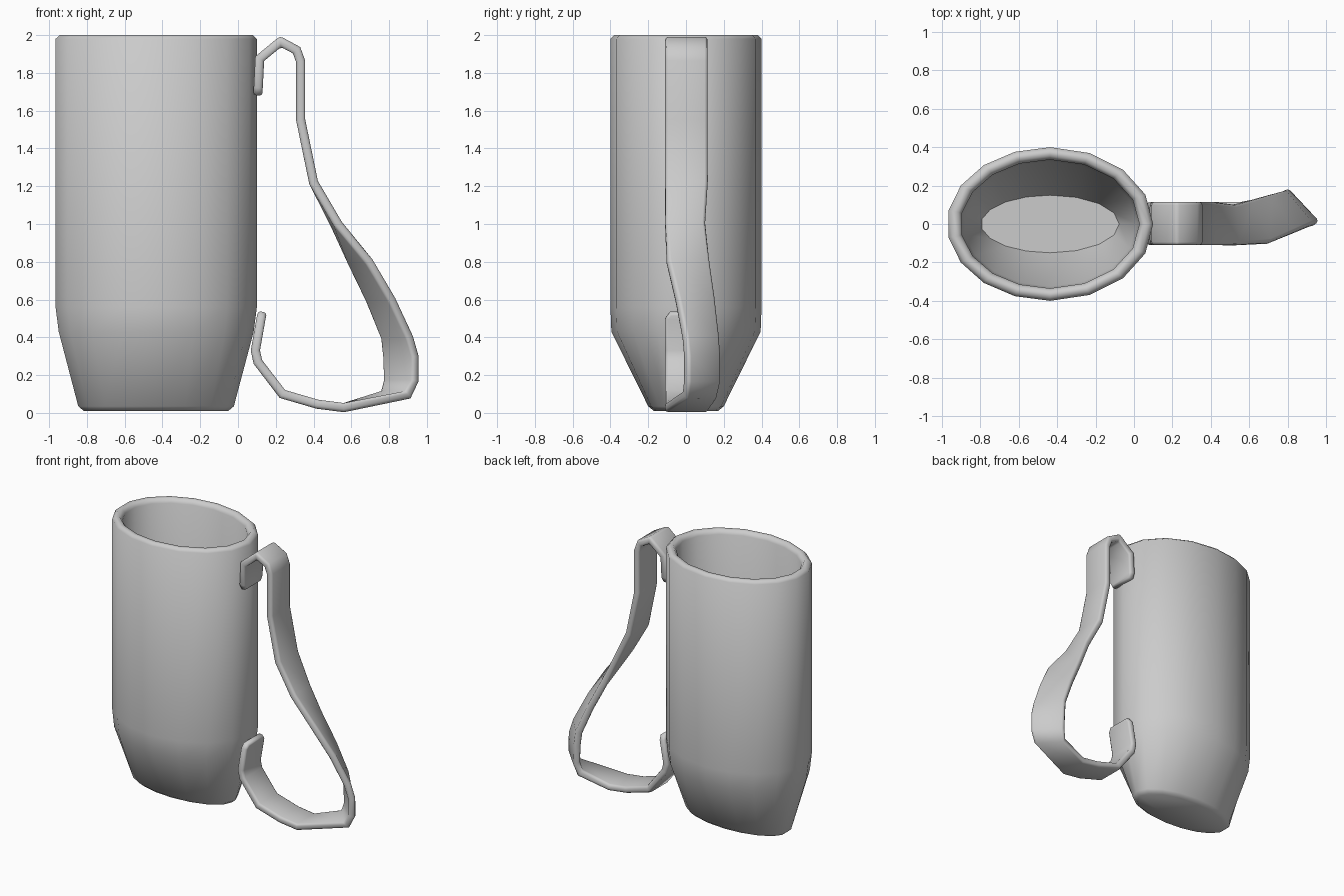
import bpy
import bmesh
from math import cos, sin, radians

default = bpy.data.objects.get("Cube")
if default:
    bpy.data.objects.remove(default, do_unlink=True)

grey = bpy.data.materials.new("plain grey")
grey.use_nodes = True
COLOUR = (0.6, 0.6, 0.6, 1)
grey.diffuse_color = COLOUR
grey.node_tree.nodes["Principled BSDF"].inputs["Base Color"].default_value = COLOUR


def finish(name, bm):
    """Turn a bmesh into a named object with the grey material."""
    mesh = bpy.data.meshes.new(name)
    bmesh.ops.recalc_face_normals(bm, faces=bm.faces)
    bm.to_mesh(mesh)
    bm.free()
    mesh.materials.append(grey)
    obj = bpy.data.objects.new(name, mesh)
    bpy.context.collection.objects.link(obj)
    return obj


def smooth(obj, degrees):
    bpy.ops.object.select_all(action='DESELECT')
    bpy.context.view_layer.objects.active = obj
    obj.select_set(True)
    bpy.ops.object.shade_smooth_by_angle(angle=radians(degrees))


# Cup: stacked oval rings, up the outside, over the rim and down the inside
CENTRE_X = -0.437
angles = [-90 + 22.5 * i for i in range(8)] + [90 + 20 * i for i in range(9)]
rings = [  # height, x radius, y radius
    (0.01, 0.385, 0.17), (0.035, 0.415, 0.20), (0.43, 0.52, 0.395),
    (0.56, 0.537, 0.40), (1.98, 0.537, 0.40), (2.0, 0.515, 0.38),
    (2.0, 0.485, 0.355), (1.97, 0.465, 0.335), (0.58, 0.465, 0.335),
    (0.45, 0.45, 0.325), (0.10, 0.36, 0.15),
]
bm = bmesh.new()
loops = [[bm.verts.new((CENTRE_X + rx * cos(radians(a)), ry * sin(radians(a)), z))
          for a in angles] for z, rx, ry in rings]
n = len(angles)
for low, high in zip(loops, loops[1:]):
    for i in range(n):
        j = (i + 1) % n
        bm.faces.new((low[i], low[j], high[j], high[i]))
bm.faces.new(loops[0])
bm.faces.new(loops[-1])
smooth(finish("cup_body", bm), 60)


# Handle: a bent and twisted band, given as matching front and back edges
def straight(x, z, half=0.11):
    return (x, -half, z), (x, half + 0.005, z)


def twisted(z, front, back):
    return (*front, z), (*back, z)


sections = [
    straight(0.105, 1.68, 0.09), straight(0.107, 1.72), straight(0.115, 1.875),
    straight(0.225, 1.966), straight(0.31, 1.92), straight(0.332, 1.86),
    straight(0.332, 1.55), straight(0.40, 1.22),
    twisted(1.0, (0.53, -0.11), (0.51, 0.10)),
    twisted(0.8, (0.70, -0.10), (0.595, 0.12)),
    twisted(0.6, (0.82, -0.05), (0.69, 0.145)),
    twisted(0.4, (0.915, -0.01), (0.77, 0.165)),
    twisted(0.3, (0.945, 0.0), (0.78, 0.17)),
    twisted(0.17, (0.945, 0.0), (0.785, 0.17)),
    twisted(0.095, (0.905, -0.01), (0.765, 0.155)),
    straight(0.56, 0.028), straight(0.42, 0.046), straight(0.235, 0.10),
    straight(0.105, 0.27), straight(0.092, 0.33),
    straight(0.122, 0.50), straight(0.13, 0.535, 0.085),
]
bm = bmesh.new()
pairs = [[bm.verts.new(p) for p in pair] for pair in sections]
for (a, b), (c, d) in zip(pairs, pairs[1:]):
    bm.faces.new((a, b, d, c))
handle = finish("handle_band", bm)

thick = handle.modifiers.new("thickness", 'SOLIDIFY')
thick.thickness = 0.048
thick.offset = 0
thick.use_even_offset = True
soft = handle.modifiers.new("rounded edges", 'BEVEL')
soft.width = 0.016
soft.segments = 2
soft.limit_method = 'ANGLE'
soft.angle_limit = radians(65)
smooth(handle, 60)
